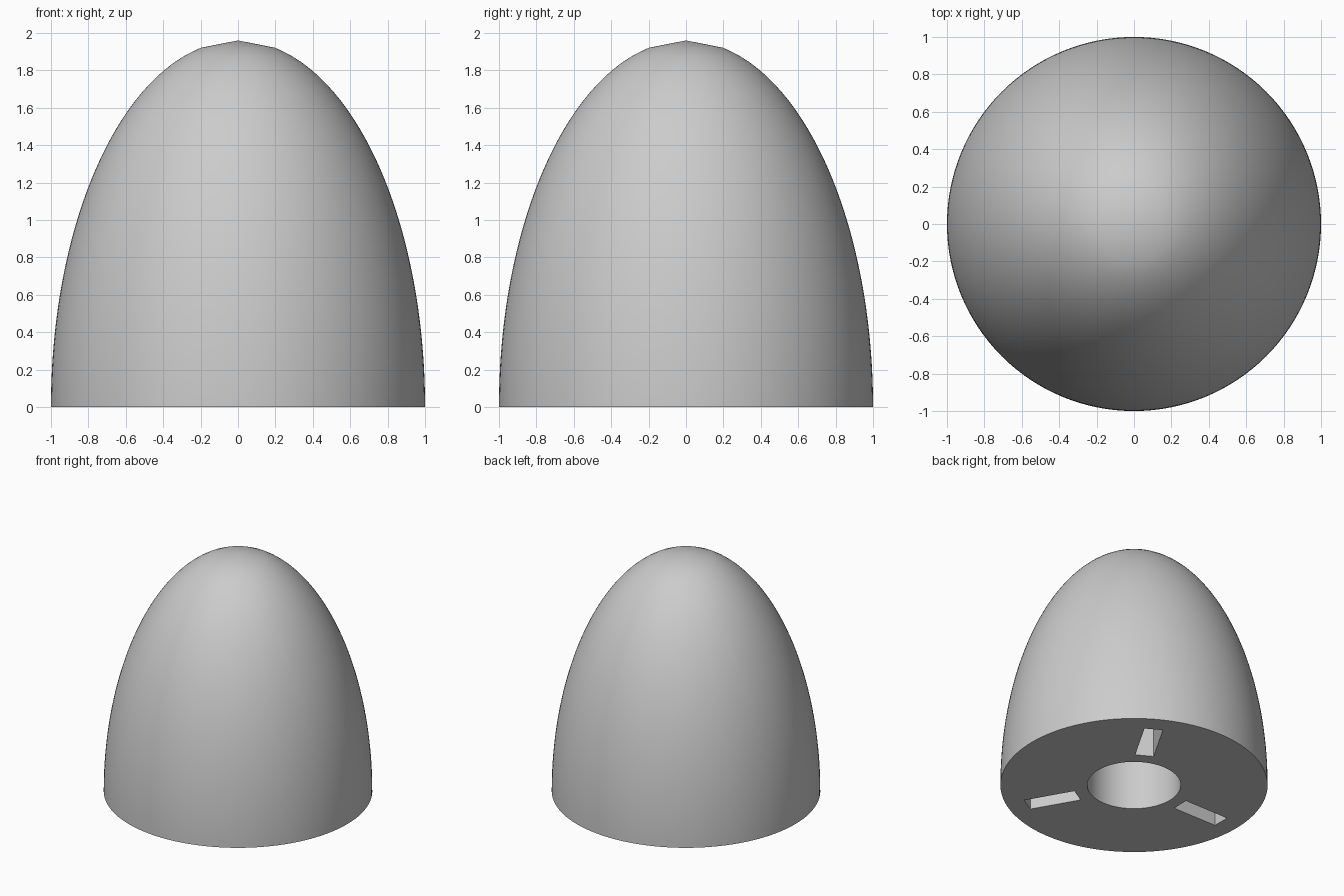
import bpy
import bmesh
from math import sqrt, radians
from mathutils import Matrix, Vector

HEIGHT, RINGS, SEGMENTS = 1.96, 50, 128
BORE_RADIUS, BORE_DEPTH = 0.35, 1.0
SLOT_INNER, SLOT_OUTER, SLOT_WIDTH, SLOT_DEPTH = 0.45, 0.85, 0.14, 0.4

cube = bpy.data.objects.get("Cube")
if cube:
    bpy.data.objects.remove(cube, do_unlink=True)


def make_object(name, bm):
    bmesh.ops.recalc_face_normals(bm, faces=bm.faces)
    mesh = bpy.data.meshes.new(name)
    bm.to_mesh(mesh)
    bm.free()
    obj = bpy.data.objects.new(name, mesh)
    bpy.context.collection.objects.link(obj)
    return obj


grey = bpy.data.materials.new("plain_grey")
grey.use_nodes = True
colour = (0.6, 0.6, 0.6, 1)
grey.diffuse_color = colour
grey.node_tree.nodes["Principled BSDF"].inputs["Base Color"].default_value = colour

# Half-ellipsoid cone with a round blind bore, lathed from one profile
profile = [(0, BORE_DEPTH), (BORE_RADIUS, BORE_DEPTH), (BORE_RADIUS, 0)]
profile += [(sqrt(1 - (i / RINGS) ** 2), HEIGHT * i / RINGS) for i in range(RINGS + 1)]
bm = bmesh.new()
verts = [bm.verts.new((r, 0, z)) for r, z in profile]
edges = [bm.edges.new(pair) for pair in zip(verts, verts[1:])]
bmesh.ops.spin(bm, geom=verts + edges, cent=(0, 0, 0), axis=(0, 0, 1),
               angle=radians(360), steps=SEGMENTS, use_merge=False)
bmesh.ops.remove_doubles(bm, verts=bm.verts, dist=0.0001)
cone = make_object("nose_cone", bm)
cone.data.materials.append(grey)

# Three radial slots cut up into the base
bm = bmesh.new()
size = Vector((SLOT_OUTER - SLOT_INNER, SLOT_WIDTH, SLOT_DEPTH * 2))
offset = Matrix.Translation(((SLOT_INNER + SLOT_OUTER) / 2, 0, 0))
for angle in (60, 180, 300):
    bmesh.ops.create_cube(bm, size=1, matrix=Matrix.Rotation(radians(angle), 4, "Z")
                          @ offset @ Matrix.Diagonal(size.to_4d()))
cutter = make_object("slot_cutter", bm)
cutter.data.materials.append(grey)
cutter.hide_render = True

bpy.ops.object.select_all(action="DESELECT")
cone.select_set(True)
bpy.context.view_layer.objects.active = cone
cut = cone.modifiers.new("slots", "BOOLEAN")
cut.operation = "DIFFERENCE"
cut.solver = "EXACT"
cut.object = cutter
bpy.ops.object.modifier_apply(modifier=cut.name)
bpy.data.objects.remove(cutter, do_unlink=True)

# Smooth shell with crisp rims
bpy.ops.object.shade_smooth_by_angle(angle=radians(30))
